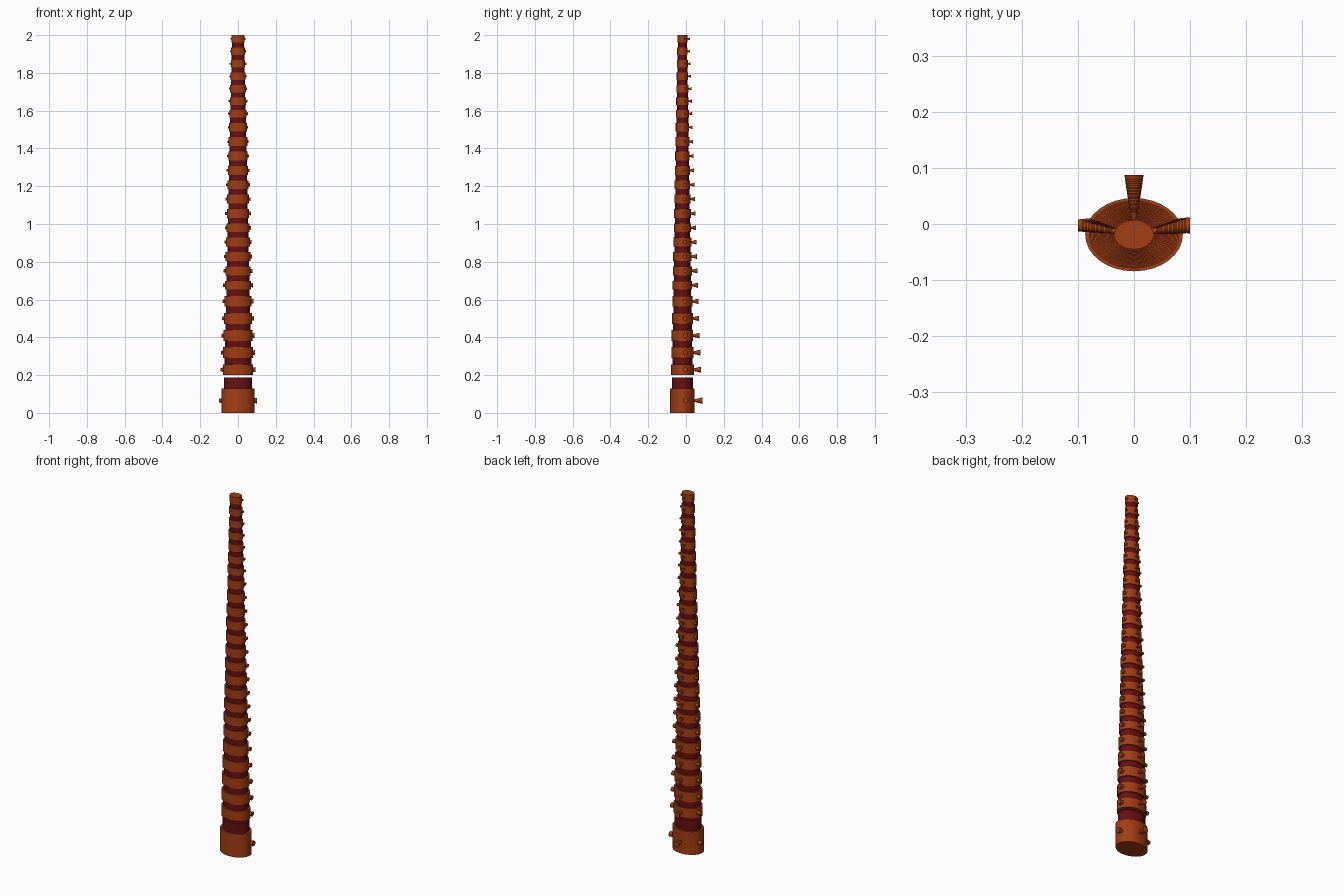
import bpy
import math
from mathutils import Matrix

if "Cube" in bpy.data.objects:
    bpy.data.objects.remove(bpy.data.objects["Cube"])

CY = -0.019      # y of the column axis
FLAT = 0.75      # depth to width ratio of the oval section


def material(name, color):
    m = bpy.data.materials.new(name)
    m.diffuse_color = (*color, 1)
    m.use_nodes = True
    m.node_tree.nodes["Principled BSDF"].inputs["Base Color"].default_value = m.diffuse_color
    return m


BONE = material("rust orange", (0.36, 0.047, 0.007))
DISC = material("dark red", (0.135, 0.005, 0.006))


def finish(name, mat):
    ob = bpy.context.object
    ob.name = name
    ob.data.materials.append(mat)
    bpy.ops.object.shade_smooth_by_angle(angle=math.radians(35))
    return ob


def oval(name, z0, z1, r, mat):
    """Upright oval cylinder between two heights."""
    bpy.ops.mesh.primitive_cylinder_add(vertices=32, radius=1, depth=1)
    ob = finish(name, mat)
    ob.data.transform(Matrix.Translation((0, CY, (z0 + z1) / 2))
                      @ Matrix.Diagonal((r, r * FLAT, z1 - z0, 1)))


def peg(name, start, end, r_in, r_out):
    """Cone from start to end, with a radius at each end."""
    d = end[0] - start[0], end[1] - start[1]
    length = math.hypot(*d)
    bpy.ops.mesh.primitive_cone_add(vertices=16, radius1=r_in, radius2=r_out, depth=length)
    ob = finish(name, BONE)
    turn = Matrix.Rotation(math.atan2(d[1], d[0]), 4, 'Z') @ Matrix.Rotation(math.pi / 2, 4, 'Y')
    mid = ((start[0] + end[0]) / 2, (start[1] + end[1]) / 2, start[2])
    ob.data.transform(Matrix.Translation(mid) @ turn)


def vertebra(name, z0, z1, r):
    """Oval body with one back peg and two side pegs."""
    z = (z0 + z1) / 2
    oval(name + "_body", z0, z1, r, BONE)
    tip = CY + r * (1.23 - 0.055 * z)
    peg(name + "_back_peg", (0, CY + 0.68 * r, z), (0, tip, z), 0.065 * r, 0.2 * r)
    y = CY + 0.19 * r
    peg(name + "_right_peg", (0.7 * r, y, z), (1.15 * r, y, z), 0.12 * r, 0.167 * r)
    peg(name + "_left_peg", (-0.7 * r, y, z), (-1.15 * r, y, z), 0.167 * r, 0.12 * r)


# Base block and its disc, with a small gap above
vertebra("base", 0, 0.13, 0.087)
oval("base_disc", 0.13, 0.188, 0.075, DISC)

# Lower, middle and upper groups: count, pitch, body height
z = 0.2
for group, count, pitch, height in (("lower", 5, 0.0905, 0.057),
                                    ("middle", 12, 0.076, 0.047),
                                    ("upper", 7, 0.066, 0.0395)):
    for i in range(count):
        r = 0.0805 - 0.026 * (z + height / 2 - 0.228)
        vertebra(f"{group}_vertebra_{i + 1}", z, z + height, r)
        if not (group == "upper" and i == count - 1):
            oval(f"{group}_disc_{i + 1}", z + height, z + pitch, r * 0.875, DISC)
        z += pitch
